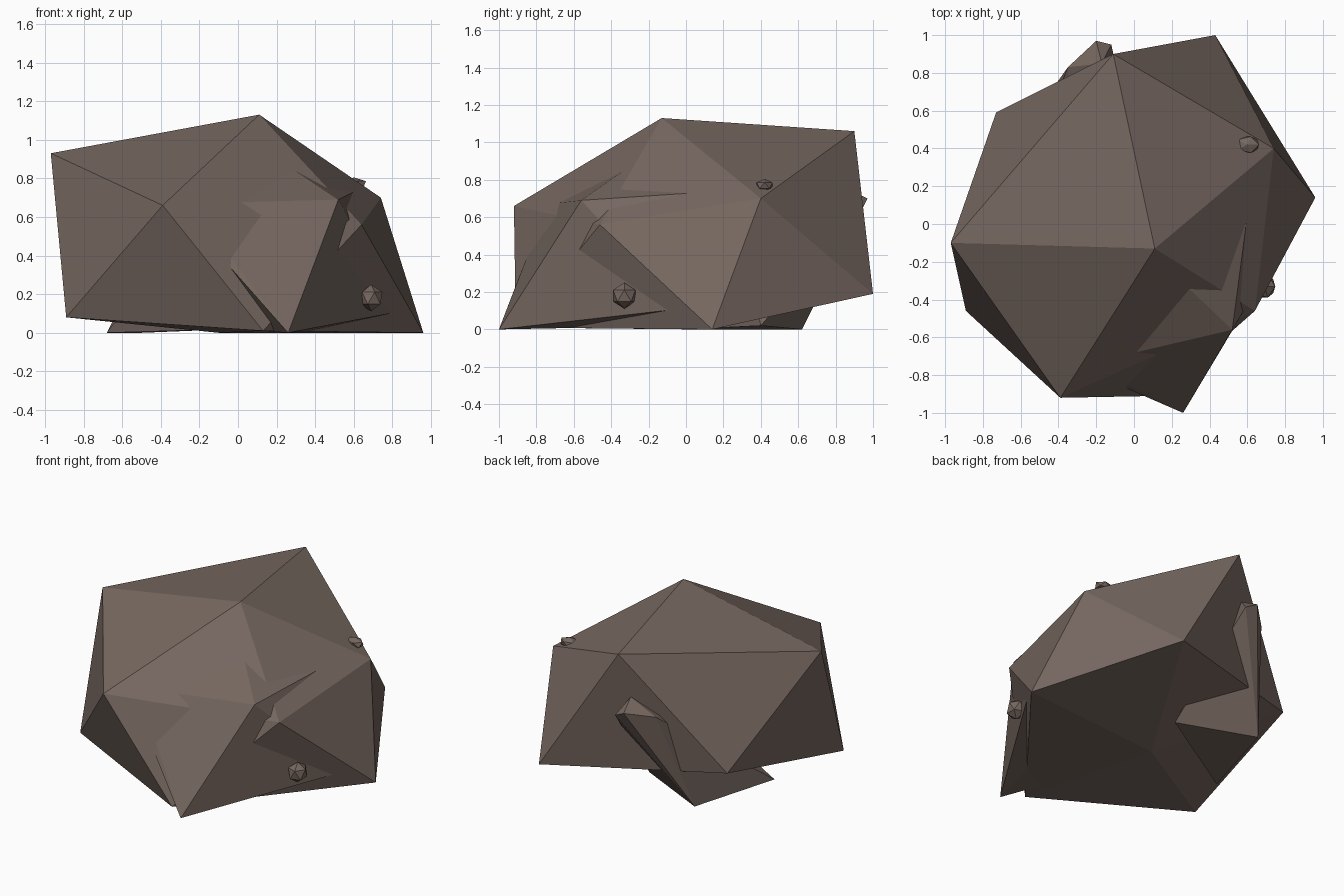
import bpy, bmesh
from mathutils import Vector

if "Cube" in bpy.data.objects:
    bpy.data.objects.remove(bpy.data.objects["Cube"])

stone = bpy.data.materials.new("brown_grey_stone")
stone.diffuse_color = (0.18, 0.135, 0.115, 1)
stone.use_nodes = True
stone.node_tree.nodes["Principled BSDF"].inputs["Base Color"].default_value = stone.diffuse_color


def finish(bm, name):
    bmesh.ops.recalc_face_normals(bm, faces=bm.faces)
    me = bpy.data.meshes.new(name)
    bm.to_mesh(me)
    bm.free()
    me.materials.append(stone)
    ob = bpy.data.objects.new(name, me)
    bpy.context.collection.objects.link(ob)
    return ob


def hull_rock(name, points):
    """Flat-faced boulder: convex hull of its corner points."""
    bm = bmesh.new()
    for p in points:
        bm.verts.new(p)
    res = bmesh.ops.convex_hull(bm, input=bm.verts)
    junk = {e for e in res["geom_interior"] + res["geom_unused"]
            if isinstance(e, bmesh.types.BMVert)}
    bmesh.ops.delete(bm, geom=list(junk), context="VERTS")
    return finish(bm, name)


def pebble(name, centre, size):
    """Small icosahedral chip half sunk in the boulder."""
    bm = bmesh.new()
    bmesh.ops.create_icosphere(bm, subdivisions=1, radius=1)
    for v in bm.verts:
        v.co = Vector(c + s * k for c, s, k in zip(centre, size, v.co))
    return finish(bm, name)


# main boulder: skewed icosahedron
hull_rock("main_boulder", [
    (0.11, -0.13, 1.13),
    (-0.97, -0.10, 0.93), (-0.39, -0.92, 0.66), (0.64, -0.46, 0.56),
    (0.74, 0.40, 0.70), (-0.11, 0.90, 1.06),
    (-0.89, -0.46, 0.08), (0.13, -0.91, 0.01), (0.96, 0.14, 0.0),
    (0.43, 1.0, 0.19), (-0.73, 0.59, 0.28),
    (-0.10, 0.05, 0.0)])

# wedge pushing out of the front right
hull_rock("front_wedge", [
    (0.52, -0.56, 0.69), (0.26, -1.0, 0.0), (0.62, 0.20, 0.74),
    (0.10, -0.16, 0.97), (-0.25, -0.74, 0.67), (-0.20, -0.80, 0.52),
    (0.84, -0.03, 0.11), (0.5, 0.0, 0.02), (0.0, -0.4, 0.02)])

# slab leaning out of the back
hull_rock("back_slab", [
    (-0.20, 0.97, 0.70), (-0.12, 0.95, 0.66), (-0.17, 0.85, 0.76),
    (-0.35, 0.83, 0.66), (-0.50, 0.62, 0.0), (-0.68, 0.0, 0.0),
    (-0.30, 0.30, 0.50), (0.0, 0.40, 0.02)])

# small chips
pebble("side_pebble", (0.69, -0.33, 0.18), (0.065, 0.07, 0.07))
pebble("upper_pebble", (0.60, 0.42, 0.77), (0.07, 0.05, 0.035))
